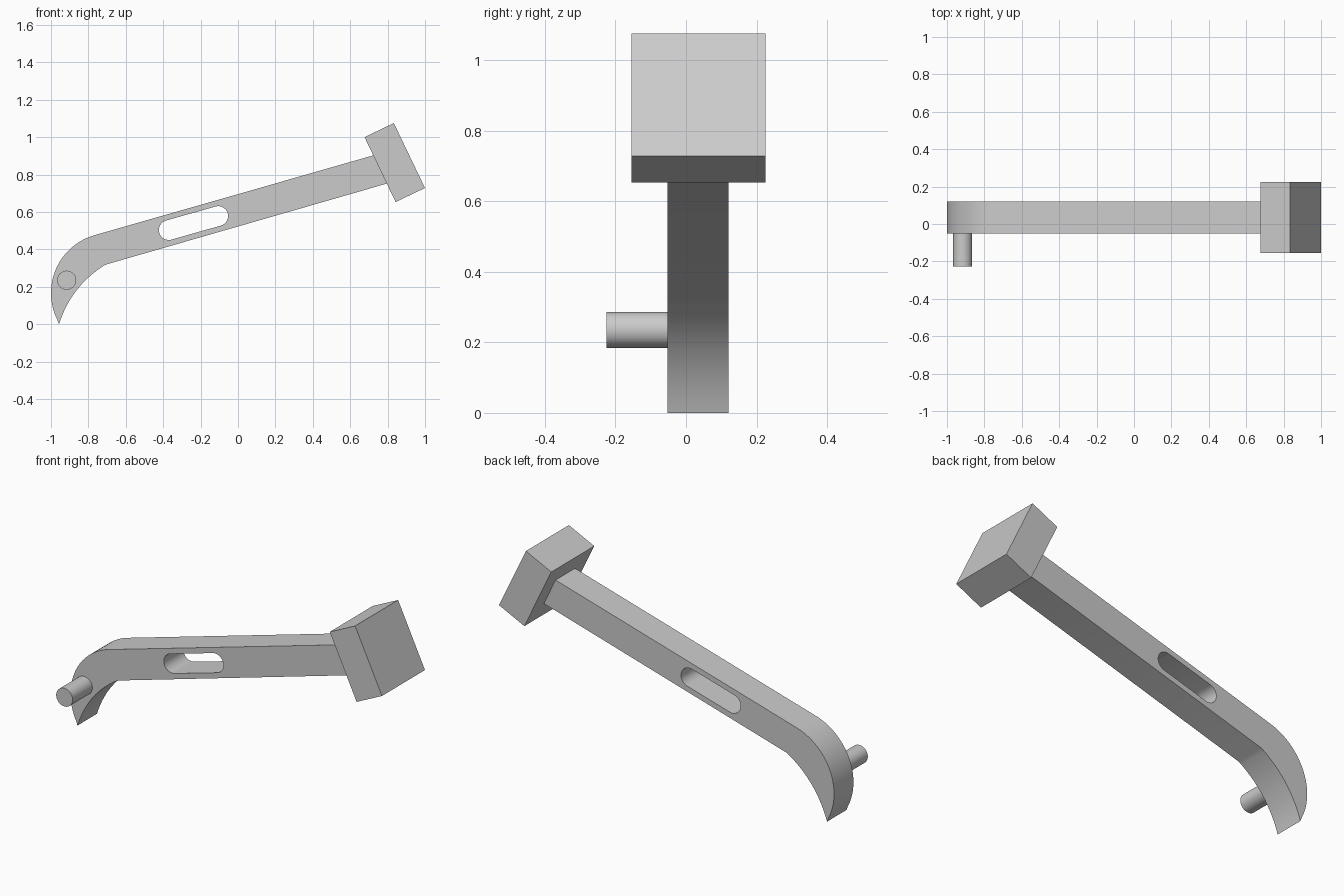
import bpy, bmesh
from math import sin, cos, atan2, radians, pi
from mathutils import Vector

cube = bpy.data.objects.get("Cube")
if cube:
    bpy.data.objects.remove(cube, do_unlink=True)

grey = bpy.data.materials.new("plain grey")
grey.use_nodes = True
colour = (0.6, 0.6, 0.6, 1)
grey.diffuse_color = colour
grey.node_tree.nodes["Principled BSDF"].inputs["Base Color"].default_value = colour


def arc(centre, radius, start, end, steps):
    """Points on a circle arc in the x-z plane, angles in radians."""
    return [(centre[0] + radius * cos(start + (end - start) * i / steps),
             centre[1] + radius * sin(start + (end - start) * i / steps))
            for i in range(steps + 1)]


def bowed(a, b, sag, steps):
    """Shallow curve from a to b, bulging to the right of travel by sag."""
    a, b = Vector(a), Vector(b)
    chord = b - a
    side = Vector((chord.y, -chord.x)).normalized()
    ts = [i / steps for i in range(steps + 1)]
    return [tuple(a + chord * t + side * (4 * sag * t * (1 - t))) for t in ts]


def finish(obj, name):
    obj.name = obj.data.name = name
    obj.data.materials.clear()
    obj.data.materials.append(grey)
    bpy.ops.object.select_all(action='DESELECT')
    obj.select_set(True)
    bpy.context.view_layer.objects.active = obj
    bpy.ops.object.shade_smooth_by_angle(angle=radians(30))


def extruded(name, outlines, y_min, y_max):
    """Fill x-z outlines (inner ones become holes) and extrude along y."""
    curve = bpy.data.curves.new(name, 'CURVE')
    curve.dimensions = '2D'
    curve.fill_mode = 'BOTH'
    curve.extrude = (y_max - y_min) / 2
    for points in outlines:
        spline = curve.splines.new('POLY')
        spline.points.add(len(points) - 1)
        for p, (x, z) in zip(spline.points, points):
            p.co = (x, z, 0, 1)
        spline.use_cyclic_u = True
    obj = bpy.data.objects.new(name, curve)
    bpy.context.collection.objects.link(obj)
    obj.location.y = (y_min + y_max) / 2
    obj.rotation_euler.x = pi / 2
    bpy.ops.object.select_all(action='DESELECT')
    obj.select_set(True)
    bpy.context.view_layer.objects.active = obj
    bpy.ops.object.convert(target='MESH')
    obj = bpy.context.object
    bm = bmesh.new()
    bm.from_mesh(obj.data)
    bmesh.ops.remove_doubles(bm, verts=bm.verts, dist=0.0001)
    bmesh.ops.recalc_face_normals(bm, faces=bm.faces)
    bm.to_mesh(obj.data)
    bm.free()
    finish(obj, name)


# Slotted arm with a curved claw at the low end
slope = atan2(0.427, 1.492)
tip, elbow = (-0.957, 0.0), (-0.709, 0.318)
back = arc((-0.679, 0.167), 0.321, pi / 2 + slope, pi + 0.54, 28)[:-1]
inner = bowed(tip, elbow, -0.037, 20)
arm = [(0.754, 0.911)] + back + inner + [(0.829, 0.761)]
slot = (arc((-0.37, 0.503), 0.053, slope + pi / 2, slope + 3 * pi / 2, 16)
        + arc((-0.106, 0.578), 0.053, slope - pi / 2, slope + pi / 2, 16))
extruded("slotted_arm", [arm, slot], -0.052, 0.12)

# Block head at the high end
bpy.ops.mesh.primitive_cube_add(size=1, location=(0.838, 0.035, 0.864),
                                rotation=(0, radians(-25.6), 0))
head = bpy.context.object
head.scale = (0.174, 0.38, 0.385)
finish(head, "block_head")

# Side peg on the claw
bpy.ops.mesh.primitive_cylinder_add(vertices=40, radius=0.051, depth=0.176,
                                    location=(-0.916, -0.138, 0.235),
                                    rotation=(pi / 2, 0, 0))
finish(bpy.context.object, "side_peg")
